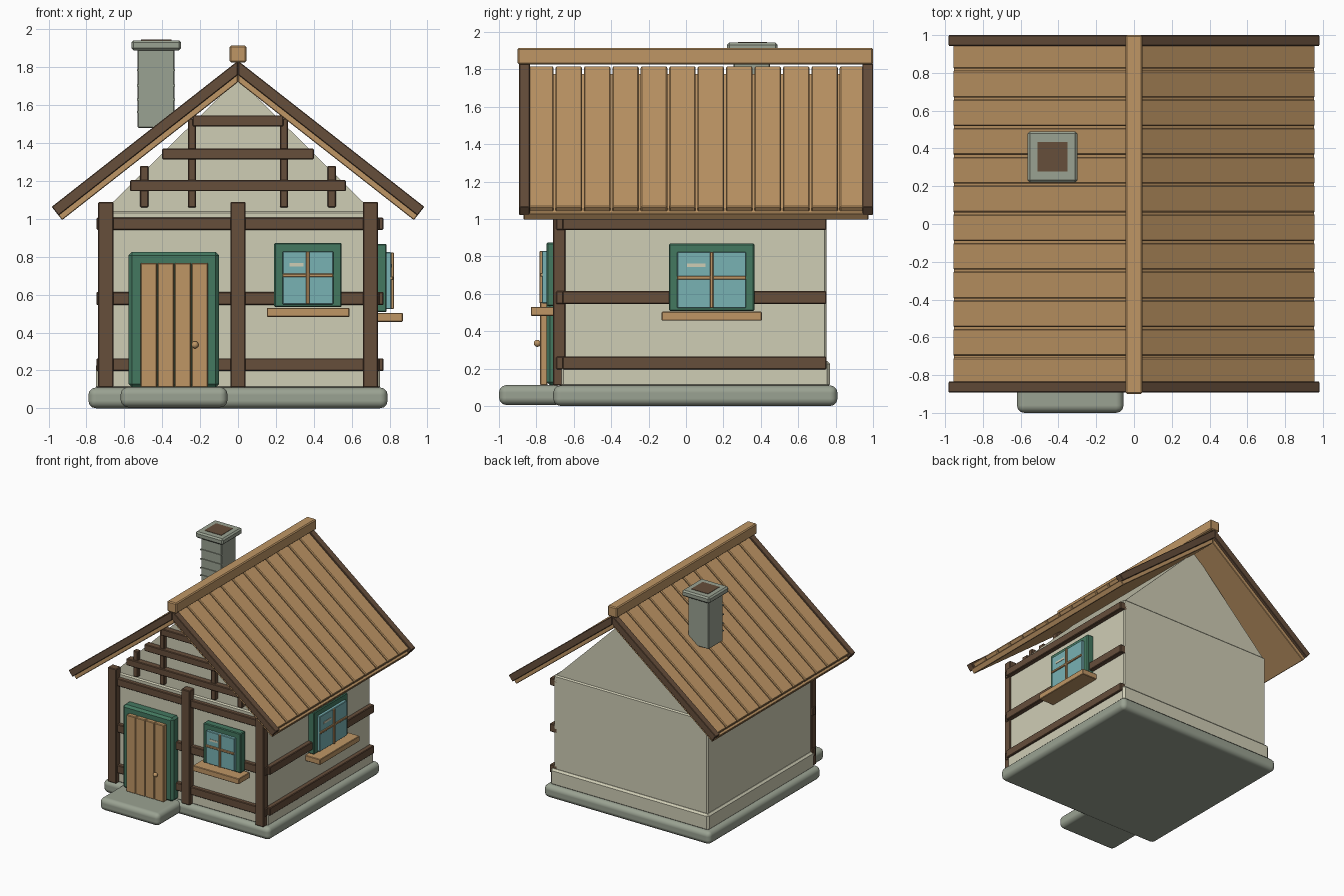
import bpy, bmesh, math
from mathutils import Vector, Matrix

if "Cube" in bpy.data.objects:
    bpy.data.objects.remove(bpy.data.objects["Cube"], do_unlink=True)


def make_material(name, hex_code):
    """Flat material from an sRGB hex code."""
    rgb = [int(hex_code[i:i + 2], 16) / 255 for i in (0, 2, 4)]
    colour = [((c + 0.055) / 1.055) ** 2.4 for c in rgb] + [1]
    mat = bpy.data.materials.new(name)
    mat.use_nodes = True
    mat.diffuse_color = colour
    mat.node_tree.nodes["Principled BSDF"].inputs["Base Color"].default_value = colour
    return mat


PLASTER = make_material("cream plaster", "cfcdb5")
TIMBER = make_material("dark timber", "664e3b")
WOOD = make_material("tan wood", "bf9665")
STONE = make_material("grey stone", "9aa292")
GREEN = make_material("green paint", "447860")
GLASS = make_material("blue glass", "78b2b4")


def finish(name, bm, mat, bevel=0, segments=1):
    """Turn a bmesh into a named object with an optional bevel."""
    bmesh.ops.recalc_face_normals(bm, faces=bm.faces)
    mesh = bpy.data.meshes.new(name)
    bm.to_mesh(mesh)
    bm.free()
    mesh.materials.append(mat)
    obj = bpy.data.objects.new(name, mesh)
    bpy.context.scene.collection.objects.link(obj)
    if bevel:
        mod = obj.modifiers.new("bevel", "BEVEL")
        mod.width, mod.segments = bevel, segments
        if segments > 1:
            mesh.shade_smooth()
            mod.harden_normals = True
    return obj


def box(name, mat, x, y, z, bevel=0.005, segments=1):
    """Box from (min, max) pairs on each axis."""
    low, high = Vector((x[0], y[0], z[0])), Vector((x[1], y[1], z[1]))
    bm = bmesh.new()
    bmesh.ops.create_cube(bm, size=1, matrix=Matrix.Translation((low + high) / 2)
                          @ Matrix.Diagonal((*(high - low), 1)))
    return finish(name, bm, mat, bevel, segments)


def prism(name, mat, profile, y, bevel=0):
    """Extrude an x-z profile along y."""
    bm = bmesh.new()
    face = bm.faces.new([bm.verts.new((px, y[0], pz)) for px, pz in profile])
    new = bmesh.ops.extrude_face_region(bm, geom=[face])["geom"]
    bmesh.ops.translate(bm, vec=(0, y[1] - y[0], 0),
                        verts=[v for v in new if isinstance(v, bmesh.types.BMVert)])
    return finish(name, bm, mat, bevel)


# Foundation, doorstep and walls
box("foundation", STONE, (-0.79, 0.79), (-0.71, 0.81), (0, 0.11), 0.04, 3)
box("doorstep", STONE, (-0.62, -0.055), (-1.0, -0.66), (0.005, 0.112), 0.04, 3)
box("wall_skirt", PLASTER, (-0.75, 0.75), (-0.67, 0.77), (0.1, 0.24), 0.015)
box("walls", PLASTER, (-0.73, 0.73), (-0.66, 0.75), (0.1, 1.04), 0.01)
prism("gable", PLASTER, [(-0.72, 1.03), (0.72, 1.03), (0, 1.74)], (-0.65, 0.74))

# Front timber framing
for side, x in (("right", -0.698), ("middle", 0), ("left", 0.7)):
    box(side + "_front_post", TIMBER, (x - 0.04, x + 0.04), (-0.712, -0.645), (0.11, 1.09))
RAILS = {"lower": (0.196, 0.264), "middle": (0.545, 0.614), "upper": (0.942, 1.006)}
for level, z in RAILS.items():
    box(level + "_front_rail", TIMBER, (-0.747, 0.747), (-0.695, -0.645), z)
    box(level + "_side_rail", TIMBER, (0.7, 0.768), (-0.66, 0.75), z)

# Gable timber framing
for level, z, half in (("lower", 1.175, 0.57), ("middle", 1.343, 0.4), ("upper", 1.518, 0.24)):
    box(level + "_gable_rail", TIMBER, (-half, half), (-0.7, -0.64), (z - 0.029, z + 0.029))
for side, s in (("right", -1), ("left", 1)):
    for place, x, top in (("inner", 0.243, 1.53), ("outer", 0.495, 1.28)):
        box(f"{side}_{place}_gable_stud", TIMBER, (s * x - 0.022, s * x + 0.022),
            (-0.685, -0.64), (1.06, top))

# Roof
APEX = 1.835
PITCH = math.radians(38.1)


def slope_board(name, mat, s, end, top, bottom, y, bevel=0.004):
    """Board lying on one slope, cut vertically at the ridge; depths are below the roof line."""
    def point(along, depth):
        return (s * (along * math.cos(PITCH) - depth * math.sin(PITCH)),
                APEX - along * math.sin(PITCH) - depth * math.cos(PITCH))
    profile = [point(top * math.tan(PITCH), top), point(end, top),
               point(end, bottom), point(bottom * math.tan(PITCH), bottom)]
    prism(name, mat, profile, y, bevel)


PLANKS, PLANK_STEP = 12, 0.152
for side, s in (("right", -1), ("left", 1)):
    slope_board(side + "_roof_deck", WOOD, s, 1.25, 0.045, 0.089, (-0.868, 0.975))
    for i in range(PLANKS):
        y = -0.855 + i * PLANK_STEP
        slope_board(f"{side}_roof_plank_{i + 1}", WOOD, s, 1.23, 0.012, 0.05,
                    (y + 0.005, y + PLANK_STEP - 0.005), 0.006)
    for end, y in (("front", (-0.892, -0.835)), ("back", (0.943, 1.0))):
        slope_board(f"{side}_{end}_barge_board", TIMBER, s, 1.25, 0, 0.058, y)
box("ridge_beam", WOOD, (-0.044, 0.044), (-0.9, 1.0), (1.825, 1.915), 0.008)

# Chimney
box("chimney_shaft", STONE, (-0.53, -0.335), (0.255, 0.45), (1.48, 1.9))
box("chimney_cap", STONE, (-0.563, -0.3), (0.22, 0.49), (1.89, 1.943), 0.012)
box("chimney_opening", TIMBER, (-0.512, -0.352), (0.277, 0.433), (1.938, 1.946), 0)
for i, z in enumerate((1.56, 1.625, 1.7, 1.78)):
    box(f"chimney_course_{i + 1}", STONE, (-0.532, -0.333), (0.248, 0.26), (z, z + 0.01), 0)

# Door
box("door_frame", GREEN, (-0.577, -0.1), (-0.745, -0.65), (0.11, 0.826), 0.018)
DOOR_LEFT, BOARD = -0.515, 0.0893
for i in range(4):
    x = DOOR_LEFT + i * BOARD
    box(f"door_board_{i + 1}", WOOD, (x + 0.001, x + BOARD - 0.001), (-0.78, -0.74), (0.11, 0.768))
bm = bmesh.new()
bmesh.ops.create_uvsphere(bm, u_segments=16, v_segments=10, radius=0.019,
                          matrix=Matrix.Translation((-0.227, -0.795, 0.335)))
finish("door_knob", bm, WOOD).data.shade_smooth()


def window(name, place, width, bottom, top):
    """Window parts; place() maps (along, out, z) ranges to a wall."""
    half = width / 2
    mid = (top + bottom) / 2 + 0.006
    pane = half - 0.044

    def part(label, mat, along, out, z, bevel=0.004):
        x, y = place(along, out)
        box(f"{name}_{label}", mat, x, y, z, bevel)
    part("frame", GREEN, (-half, half), (-0.02, 0.045), (bottom, top), 0.006)
    part("glass", GLASS, (-pane, pane), (0.03, 0.07), (bottom + 0.015, top - 0.044))
    part("upright_bar", WOOD, (-0.009, 0.009), (0.06, 0.083), (bottom + 0.016, top - 0.045), 0.003)
    part("cross_bar", WOOD, (-pane, pane), (0.06, 0.08), (mid - 0.017, mid + 0.001), 0.003)
    part("glint", PLASTER, (-pane * 0.72, -pane * 0.18), (0.066, 0.073), (top - 0.124, top - 0.107), 0)
    part("sill", WOOD, (-half - 0.039, half + 0.041), (-0.02, 0.13), (bottom - 0.052, bottom - 0.004))


window("front_window", lambda a, o: ((0.369 + a[0], 0.369 + a[1]), (-0.7 - o[1], -0.7 - o[0])),
       0.356, 0.534, 0.873)
window("side_window", lambda a, o: ((0.74 + o[0], 0.74 + o[1]), (0.137 + a[0], 0.137 + a[1])),
       0.456, 0.508, 0.868)
